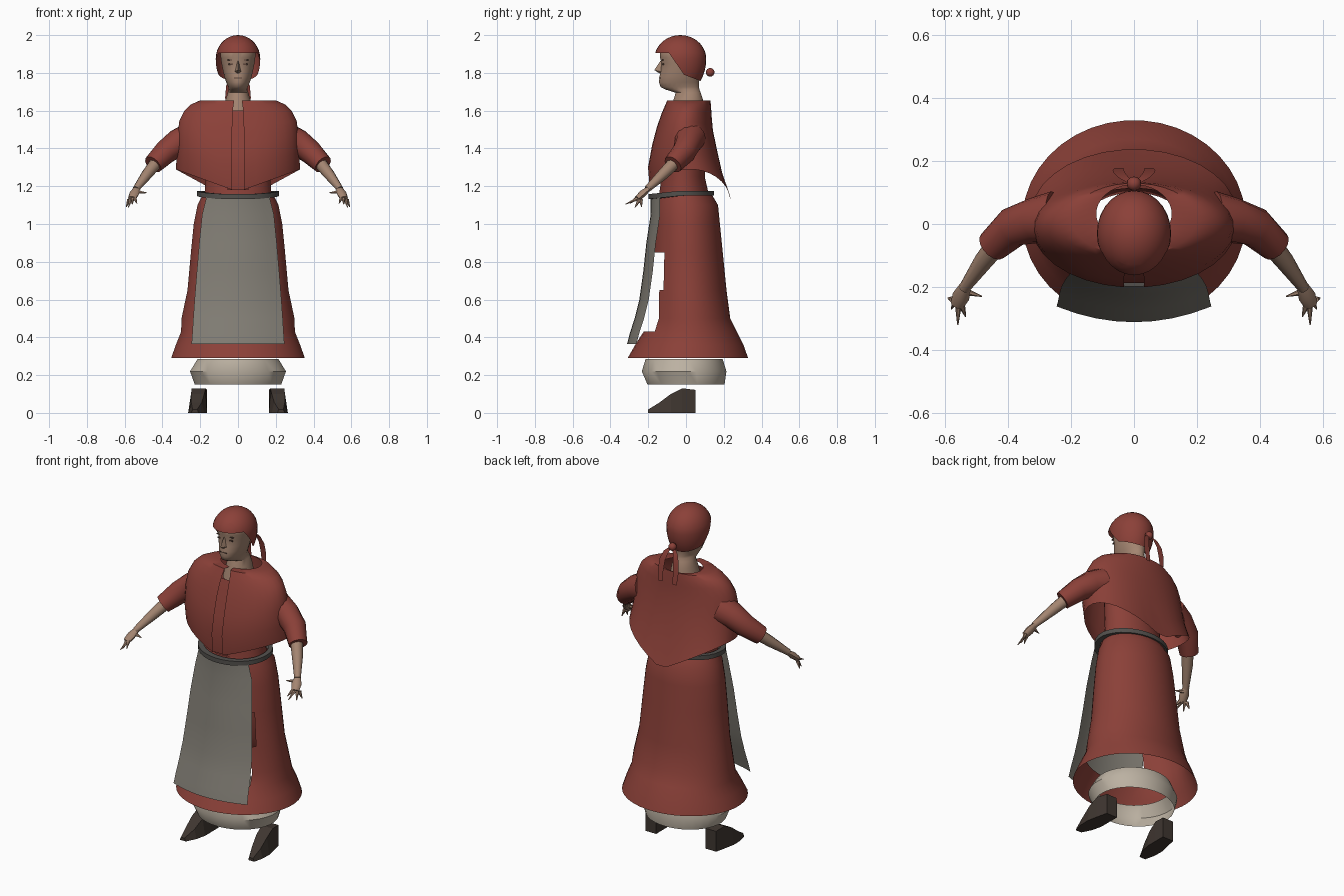
import bpy, bmesh
from math import sin, cos, pi
from mathutils import Vector

cube = bpy.data.objects.get("Cube")
if cube:
    bpy.data.objects.remove(cube, do_unlink=True)


def material(name, r, g, b):
    m = bpy.data.materials.new(name)
    m.use_nodes = True
    m.diffuse_color = (r, g, b, 1)
    bsdf = next(n for n in m.node_tree.nodes if n.type == 'BSDF_PRINCIPLED')
    bsdf.inputs["Base Color"].default_value = (r, g, b, 1)
    bsdf.inputs["Roughness"].default_value = 0.8
    return m


RED = material("red cloth", 0.26, 0.052, 0.04)
GREY = material("grey linen", 0.22, 0.205, 0.175)
BELT = material("dark grey", 0.085, 0.08, 0.073)
CREAM = material("cream linen", 0.5, 0.44, 0.36)
SKIN = material("skin", 0.37, 0.235, 0.165)
SHOE = material("brown leather", 0.05, 0.037, 0.03)
FEATURE = material("dark skin", 0.1, 0.055, 0.04)


def finish(name, bm, mat, smooth=True):
    bmesh.ops.recalc_face_normals(bm, faces=bm.faces)
    me = bpy.data.meshes.new(name)
    bm.to_mesh(me)
    bm.free()
    me.materials.append(mat)
    ob = bpy.data.objects.new(name, me)
    bpy.context.collection.objects.link(ob)
    if smooth:
        bpy.ops.object.select_all(action='DESELECT')
        ob.select_set(True)
        bpy.context.view_layer.objects.active = ob
        bpy.ops.object.shade_smooth_by_angle(angle=0.8)
    return ob


def skin_rows(name, rows, mat, closed=True, caps=False, smooth=True, drop=None):
    """Bridge rows of points; drop(center) removes faces."""
    bm = bmesh.new()
    vs = [[bm.verts.new(p) for p in row] for row in rows]
    n = len(rows[0])
    for a, b in zip(vs, vs[1:]):
        for k in range(n if closed else n - 1):
            j = (k + 1) % n
            bm.faces.new((a[k], a[j], b[j], b[k]))
    if caps:
        bm.faces.new(vs[0])
        bm.faces.new(vs[-1])
    if drop:
        gone = [f for f in bm.faces if drop(f.calc_center_median())]
        bmesh.ops.delete(bm, geom=gone, context='FACES')
    return finish(name, bm, mat, smooth)


def ring(z, hw, yf, yb, n=32):
    """Horizontal oval, starting half a step beside the front; z may depend on angle."""
    pts = []
    for k in range(n):
        a = (k + 0.5) * 2 * pi / n
        h = z(a) if callable(z) else z
        pts.append((hw * sin(a), (yf + yb) / 2 - (yb - yf) / 2 * cos(a), h))
    return pts


def tube(name, path, mat, n=10, squash=1.0):
    """Tapered limb along (x, y, z, radius) points."""
    pts = [Vector(p[:3]) for p in path]
    rows = []
    for i, p in enumerate(pts):
        d = pts[min(i + 1, len(pts) - 1)] - pts[max(i - 1, 0)]
        q = d.to_track_quat('Z', 'Y')
        r = path[i][3]
        rows.append([p + q @ Vector((r * cos(2 * pi * k / n), squash * r * sin(2 * pi * k / n), 0))
                     for k in range(n)])
    return skin_rows(name, rows, mat, caps=True)


# Skirt, open behind the apron
skirt = [(1.16, .185, -.15, .135), (1.10, .215, -.165, .17), (1.0, .235, -.17, .18),
         (.85, .25, -.18, .195), (.65, .268, -.19, .215), (.5, .3, -.195, .235),
         (.43, .302, -.225, .27), (.36, .33, -.27, .305), (.29, .355, -.31, .33)]
skin_rows("skirt", [ring(*r, n=40) for r in skirt], RED,
          drop=lambda c: .45 < c.z < .85 and c.y < 0 and abs(c.x) < .19)

# Petticoat
skin_rows("petticoat", [ring(*r) for r in
          [(.285, .215, -.215, .195), (.22, .255, -.235, .215), (.15, .23, -.205, .205)]], CREAM)

# Bodice under the cape
skin_rows("bodice", [ring(*r) for r in
          [(1.14, .18, -.145, .125), (1.25, .17, -.13, .1), (1.4, .18, -.13, .11), (1.55, .2, -.1, .115)]], RED)

# Cape with pointed hem in front and back, split down the front
def hem(a):
    return (1.17 + .12 * abs(sin(a))) if cos(a) > 0 else (1.11 + .18 * abs(sin(a)))

cape = [(0, .12, -.06, .125), (0, .2, -.1, .13), (.06, .25, -.112, .133), (.15, .285, -.13, .136),
        (.3, .312, -.155, .143), (.5, .322, -.18, .165), (.75, .326, -.202, .195), (1, .33, -.192, .238)]
skin_rows("cape", [ring(lambda a, t=t: 1.655 - t * (1.655 - hem(a)), w, f, b)
                   for t, w, f, b in cape], RED, closed=False)
skin_rows("cape_placket", [[(x, y, z) for x in (-.055, 0, .055)] for z, y in
          [(1.6, -.112), (1.5, -.145), (1.4, -.168), (1.3, -.188), (1.18, -.178)]], RED, closed=False)

# Apron sheet and waistband
apron = [(1.15, .165, -.188), (1.05, .19, -.187), (.9, .205, -.21), (.75, .218, -.226),
         (.6, .23, -.247), (.5, .237, -.272), (.42, .242, -.298), (.365, .246, -.312)]
skin_rows("apron", [[(w * u / 4, y + .05 * (u / 4) ** 2, z) for u in range(-4, 5)]
                    for z, w, y in apron], GREY, closed=False)

def band(base):
    return lambda a: base - .018 * max(0, cos(a))

skin_rows("waistband", [ring(band(z), w, f, b) for z, w, f, b in
          [(1.15, .19, -.165, .125), (1.15, .218, -.2, .15), (1.176, .218, -.2, .15),
           (1.176, .19, -.165, .125)]], BELT)

# Head and neck
head = [(1.58, .085, -.085, .1), (1.66, .066, -.066, .09), (1.695, .055, -.055, .078),
        (1.712, .05, -.11, .072), (1.725, .052, -.135, .07), (1.75, .063, -.144, .07),
        (1.78, .073, -.141, .075), (1.81, .08, -.135, .078), (1.85, .088, -.13, .08),
        (1.88, .092, -.138, .085), (1.92, .094, -.138, .082), (1.965, .06, -.09, .05)]
skin_rows("head", [ring(*r, n=24) for r in head], SKIN, caps=True)

# Nose
bm = bmesh.new()
top, tip, under, wing_l, wing_r = [bm.verts.new(p) for p in
    [(0, -.131, 1.87), (0, -.168, 1.815), (0, -.138, 1.796), (.019, -.126, 1.805), (-.019, -.126, 1.805)]]
for f in ((top, tip, wing_l), (top, wing_r, tip), (tip, under, wing_l), (tip, wing_r, under)):
    bm.faces.new(f)
finish("nose", bm, SKIN)


def plate(name, loc, size):
    bm = bmesh.new()
    bmesh.ops.create_cube(bm, size=1)
    bmesh.ops.scale(bm, vec=size, verts=bm.verts)
    bmesh.ops.translate(bm, vec=loc, verts=bm.verts)
    finish(name, bm, FEATURE, False)


plate("mouth", (0, -.138, 1.773), (.042, .008, .004))
for s, side in ((1, "left"), (-1, "right")):
    plate(side + "_eye", (s * .036, -.12, 1.846), (.026, .009, .007))
    plate(side + "_eyebrow", (s * .038, -.123, 1.868), (.034, .009, .004))

# Headscarf: stretched sphere cut along the face edge
bm = bmesh.new()
bmesh.ops.create_uvsphere(bm, u_segments=28, v_segments=18, radius=1)
for v in bm.verts:
    v.co = (v.co.x * .118, v.co.y * .137 - .03, 1.875 + v.co.z * (.125 if v.co.z > 0 else .19))
cuts = [(Vector((0, -.09, 1.905)), Vector((0, 0, 1))),
        (Vector((0, -.09, 1.905)), Vector((0, .115, .08))),
        (Vector((0, -.01, 1.79)), Vector((0, .03, .08)))]
for co, no in cuts:
    bmesh.ops.bisect_plane(bm, geom=bm.verts[:] + bm.edges[:] + bm.faces[:], plane_co=co, plane_no=no)
gone = []
for f in bm.faces:
    brow, cheek, nape = [(f.calc_center_median() - co).dot(no) < 0 for co, no in cuts]
    if brow and (cheek or nape):
        gone.append(f)
bmesh.ops.delete(bm, geom=gone, context='FACES')
finish("headscarf", bm, RED)

# Knot and tails of the scarf
bm = bmesh.new()
bmesh.ops.create_uvsphere(bm, u_segments=12, v_segments=8, radius=.023)
bmesh.ops.translate(bm, vec=(0, .128, 1.803), verts=bm.verts)
finish("scarf_knot", bm, RED)
tail = [(.008, .13, 1.8, .01), (.03, .145, 1.775, .016), (.045, .16, 1.73, .018),
        (.05, .17, 1.67, .018), (.048, .178, 1.605, .014)]

# Arms, hands, tails and shoes on both sides
fingers = [(.483, -.23, 1.165), (.535, -.295, 1.11), (.56, -.32, 1.105), (.58, -.27, 1.087), (.592, -.235, 1.09)]
shoe = [(.05, .2, .036, .035, .122), (-.02, .208, .044, .037, .13), (-.08, .214, .05, .035, .1),
        (-.14, .22, .042, .028, .055), (-.2, .228, .02, .012, .018)]
for s, side in ((1, "left"), (-1, "right")):
    def m(path):
        return [(s * p[0], *p[1:]) for p in path]
    skin_rows(side + "_scarf_tail", [[(s * (x + d * w), y, z) for d in (-1, 1)] for x, y, z, w in tail],
              RED, closed=False)
    tube(side + "_sleeve", m([(.25, .02, 1.455, .085), (.32, .01, 1.43, .072),
                              (.385, -.01, 1.38, .064), (.45, -.07, 1.315, .052)]), RED, 14)
    tube(side + "_forearm", m([(.42, -.045, 1.34, .036), (.48, -.12, 1.265, .03),
                               (.54, -.205, 1.185, .018)]), SKIN)
    tube(side + "_palm", m([(.535, -.195, 1.19, .018), (.55, -.23, 1.16, .028),
                            (.562, -.258, 1.135, .022)]), SKIN, 8, .7)
    for i, tip in enumerate(fingers):
        root = (.535, -.215, 1.17) if i == 0 else (.54 + .009 * i, -.26 + .005 * i, 1.145 - .004 * i)
        tube(f"{side}_finger_{i + 1}", m([(*root, .012), (*tip, .002)]), SKIN, 6)
    skin_rows(side + "_shoe", [[(s * (x - b), y, 0), (s * (x + b), y, 0), (s * (x + t), y, z), (s * (x - t), y, z)]
              for y, x, b, t, z in shoe], SHOE, caps=True, smooth=False)
